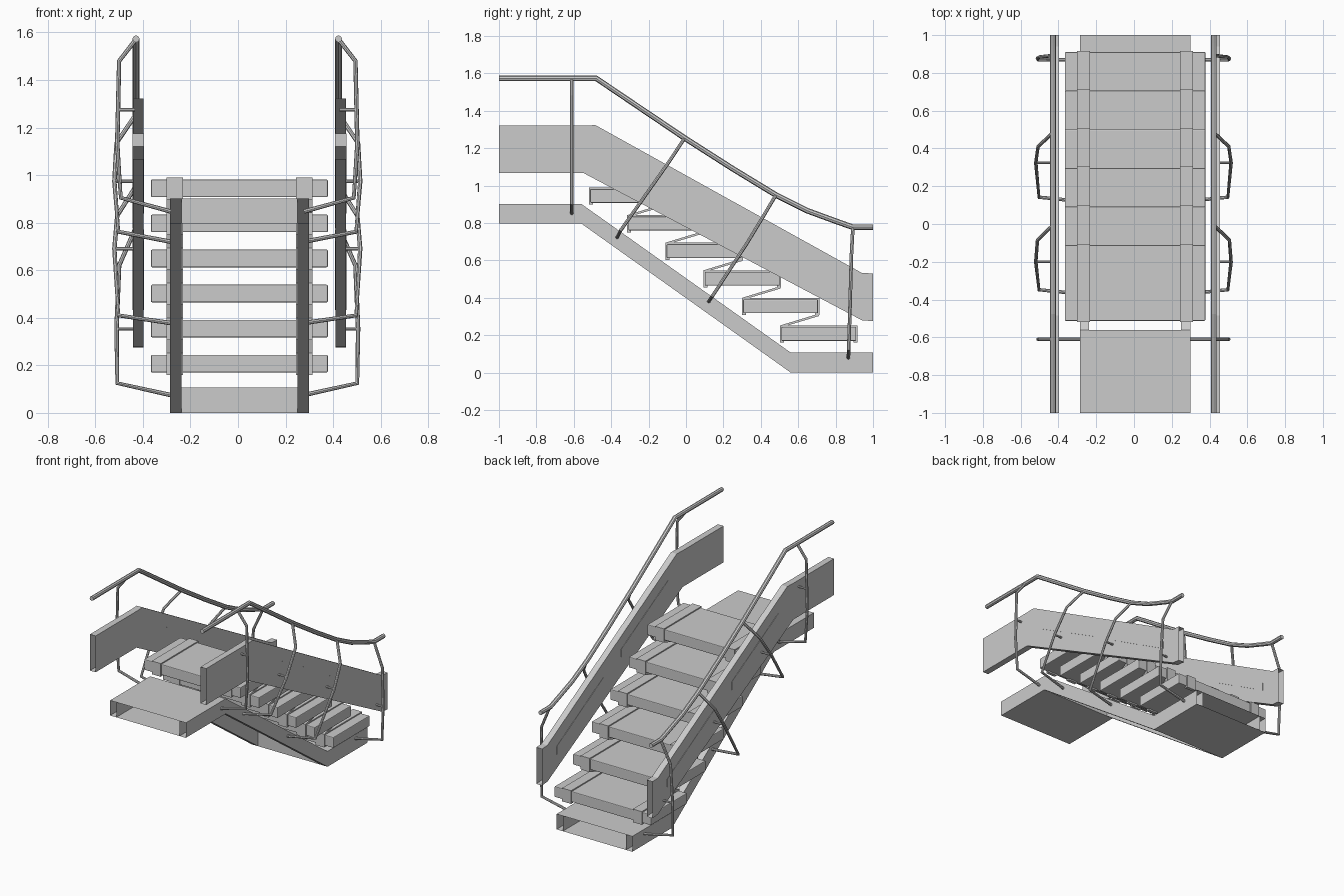
import bpy, bmesh

if "Cube" in bpy.data.objects:
    bpy.data.objects.remove(bpy.data.objects["Cube"])

CX = 0.006    # centre of stairs and panels
RX = -0.003   # centre of handrails and posts


def profile(name, pts, x0, x1, open_at=None, bevel=0):
    """Extrude a (y, z) outline from x0 to x1; open_at lists y ends left open."""
    bm = bmesh.new()
    face = bm.faces.new([bm.verts.new((x0, y, z)) for y, z in pts])
    ext = bmesh.ops.extrude_face_region(bm, geom=[face], use_keep_orig=True)
    verts = [g for g in ext["geom"] if isinstance(g, bmesh.types.BMVert)]
    bmesh.ops.translate(bm, verts=verts, vec=(x1 - x0, 0, 0))
    bmesh.ops.recalc_face_normals(bm, faces=bm.faces)
    for y_end in open_at or []:
        ends = [f for f in bm.faces if all(abs(v.co.y - y_end) < 1e-4 for v in f.verts)]
        bmesh.ops.delete(bm, geom=ends, context='FACES')
    me = bpy.data.meshes.new(name)
    bm.to_mesh(me)
    bm.free()
    ob = bpy.data.objects.new(name, me)
    bpy.context.collection.objects.link(ob)
    if bevel:
        m = ob.modifiers.new("bevel", 'BEVEL')
        m.width = bevel
        m.segments = 2
    return ob


def tube(name, pts, r):
    """Round bar through points."""
    cu = bpy.data.curves.new(name, 'CURVE')
    cu.dimensions = '3D'
    cu.bevel_depth = r
    cu.bevel_resolution = 2
    cu.use_fill_caps = True
    sp = cu.splines.new('POLY')
    sp.points.add(len(pts) - 1)
    for p, c in zip(sp.points, pts):
        p.co = (*c, 1)
    ob = bpy.data.objects.new(name, cu)
    bpy.context.collection.objects.link(ob)
    bpy.ops.object.select_all(action='DESELECT')
    bpy.context.view_layer.objects.active = ob
    ob.select_set(True)
    bpy.ops.object.convert(target='MESH')
    bpy.ops.object.shade_smooth_by_angle()


def rect(y0, y1, z0, z1):
    return [(y0, z0), (y1, z0), (y1, z1), (y0, z1)]


def span(s, a, b):
    """Mirrored x range on side s."""
    return sorted((CX + s * a, CX + s * b))


# Outlines (y, z)
stringer = [(-1, .797), (-.56, .797), (.56, 0), (1, 0),
            (1, .107), (.56, .107), (-.56, .902), (-1, .902)]
panel = [(-1, 1.068), (-.55, 1.068), (.94, .28), (1, .275), (1, .53), (.94, .533),
         (-.484, 1.323), (-.556, 1.321), (-1, 1.321)]
slots = [[(-.385, 1.12), (.13, .838), (.13, .893), (-.385, 1.175)],
         [(.325, .722), (.84, .432), (.84, .487), (.325, .772)]]
rail = [(-1, 1.573), (-.48, 1.573), (-.01, 1.256), (.25, 1.09), (.48, .95),
        (.65, .865), (.80, .81), (.89, .778), (1, .778)]

# Posts as (x, y, z), plus pin (x, y, z) to the panel
posts = [
    [(.28, -.61, .847), (.49, -.61, .905), (.505, -.61, 1.13), (.497, -.61, 1.48), (.427, -.61, 1.57)],
    [(.28, -.37, .72), (.50, -.348, .762), (.517, -.2, .972), (.508, -.085, 1.135), (.43, -.01, 1.25)],
    [(.28, .12, .378), (.50, .142, .41), (.517, .325, .69), (.505, .41, .83), (.43, .48, .948)],
    [(.28, .868, .075), (.505, .87, .125), (.508, .877, .355), (.497, .884, .62), (.43, .892, .772)],
]
pins = [(.5, -.61, 1.275), (.515, -.2, .975), (.515, .325, .69), (.507, .877, .353)]

# Side parts
for s, side in ((-1, "left"), (1, "right")):
    profile(f"stringer_{side}", stringer, *span(s, .244, .292), open_at=(-1, 1))
    profile(f"side_panel_{side}", panel, *span(s, .404, .448), open_at=(-1, 1))
    for i, sl in enumerate(slots):
        profile(f"panel_inlay_{side}_{i}", sl, *span(s, .402, .450))
    tube(f"handrail_{side}", [(RX + s * .426, y, z) for y, z in rail], .015)
    for i, (post, (px, py, pz)) in enumerate(zip(posts, pins)):
        tube(f"rail_post_{side}_{i}", [(RX + s * x, y, z) for x, y, z in post], .0095)
        tube(f"panel_pin_{side}_{i}", [(RX + s * px, py, pz), (RX + s * .43, py, pz)], .007)

# Landings, open at the outer ends
profile("upper_landing", rect(-1, -.56, .797, .902), CX - .244, CX + .244, open_at=(-1,))
profile("lower_landing", rect(.56, 1, 0, .107), CX - .244, CX + .244, open_at=(1,))

# Treads with clips and slanted brackets between them
for i in range(6):
    y, z = .71 - .2045 * i, .244 + .1475 * i
    profile(f"tread_{i}", rect(y - .2, y + .2, z - .074, z), CX - .372, CX + .372, bevel=.005)
    clip = [(-.207, -.084), (-.207, .008), (.207, .008), (.207, -.084),
            (.185, -.084), (.185, -.004), (-.185, -.004), (-.185, -.084)]
    bracket = [(-.207, -.004), (-.207, .008), (0, .071), (0, .058)]
    for s, side in ((-1, "left"), (1, "right")):
        xr = span(s, .238, .307)
        profile(f"tread_clip_{side}_{i}", [(y + a, z + b) for a, b in clip], *xr)
        if i < 5:
            profile(f"tread_bracket_{side}_{i}", [(y + a, z + b) for a, b in bracket], *xr)
